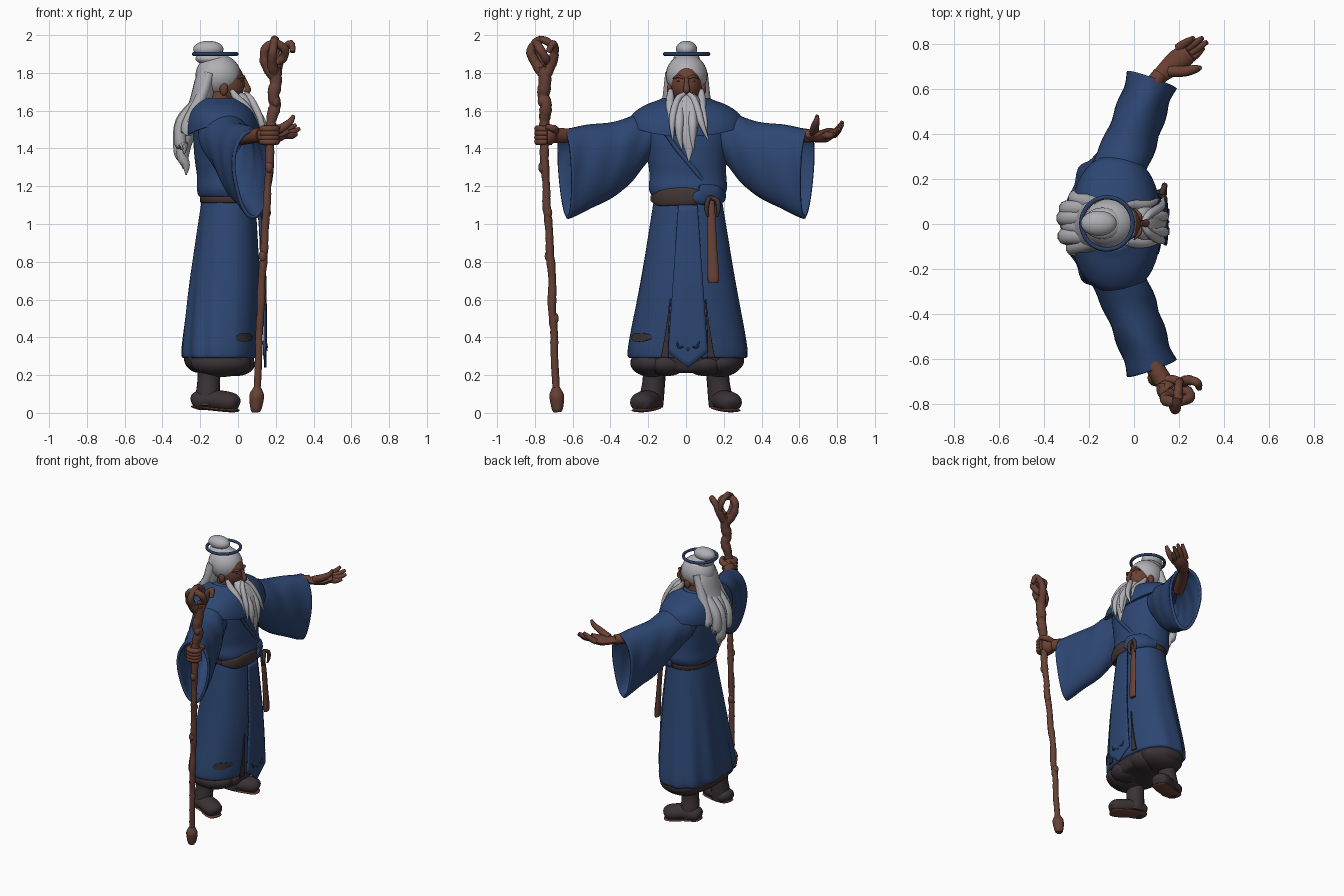
import bpy, bmesh, math, random
from mathutils import Vector as V
random.seed(4)


def mat(name, c):
    m = bpy.data.materials.new(name)
    m.diffuse_color = (*c, 1)
    return m


BLUE = mat("robe blue", (.026, .061, .168))
NAVY = mat("ring blue", (.024, .05, .13))
HAIR = mat("grey hair", (.43, .43, .46))
SKIN = mat("skin brown", (.145, .053, .034))
WOOD = mat("wood brown", (.135, .053, .036))
DARK = mat("dark cloth", (.042, .031, .036))
BELT = mat("belt brown", (.055, .034, .034))
UPX = (1, 0, 0)


def spline(rows, k=6):
    """Smoothly interpolate rows of numbers."""
    out, n = [], len(rows)
    for i in range(n - 1):
        a, b, c, d = (rows[max(0, min(n - 1, i + j))] for j in (-1, 0, 1, 2))
        for s in range(k):
            t = s / k
            out.append([.5 * (2*q + (r-p)*t + (2*p-5*q+4*r-w)*t*t + (3*q-p-3*r+w)*t**3)
                        for p, q, r, w in zip(a, b, c, d)])
    return out + [list(rows[-1])]


def finish(name, bm, m, thick=0):
    bmesh.ops.recalc_face_normals(bm, faces=bm.faces)
    me = bpy.data.meshes.new(name)
    bm.to_mesh(me)
    bm.free()
    ob = bpy.data.objects.new(name, me)
    bpy.context.collection.objects.link(ob)
    me.materials.append(m)
    if thick:
        mod = ob.modifiers.new("thickness", 'SOLIDIFY')
        mod.thickness, mod.offset = thick, 0
    bpy.ops.object.select_all(action='DESELECT')
    ob.select_set(True)
    bpy.context.view_layer.objects.active = ob
    bpy.ops.object.shade_smooth_by_angle(angle=math.radians(50))


def loft(name, rings, m, caps=True, closed=True, thick=0):
    bm = bmesh.new()
    vs = [[bm.verts.new(p) for p in r] for r in rings]
    n = len(vs[0])
    for a, b in zip(vs, vs[1:]):
        for i in range(n if closed else n - 1):
            j = (i + 1) % n
            bm.faces.new((a[i], a[j], b[j], b[i]))
    if caps:
        bm.faces.new(vs[0])
        bm.faces.new(vs[-1])
    finish(name, bm, m, thick)


def oval(z, cx, cy, rx, ry, lift=0, n=72, fold=0, p=2.3):
    pts = []
    for i in range(n):
        a = 2 * math.pi * i / n
        c, s = math.cos(a), math.sin(a)
        f = 1 + fold * math.sin(11 * a + 3 * z) * max(0, .5 - c)
        pts.append((cx + f * rx * math.copysign(abs(c)**(2/p), c),
                    cy + f * ry * math.copysign(abs(s)**(2/p), s), z + lift * s * s))
    return pts


def body(name, rows, m, fold=0, k=6):
    top, bot = max(r[0] for r in rows), min(r[0] for r in rows)
    loft(name, [oval(*r, fold=fold * (top - r[0]) / (top - bot)) for r in spline(rows, k)], m)


def tube(name, pts, m, flat=1, up=(0, 0, 1), n=10, k=5, jitter=0):
    """Tapered tube; pts are (x, y, z, radius), flat squashes it along up."""
    rows = spline(pts, k)
    P = [V(r[:3]) for r in rows]
    rings = []
    for i, r in enumerate(rows):
        t = (P[min(i + 1, len(P) - 1)] - P[max(i - 1, 0)]).normalized()
        side = t.cross(V(up)).normalized()
        nor = side.cross(t)
        q = max(.001, r[3]) * (1 + jitter * random.uniform(-1, 1))
        rings.append([P[i] + side * q * math.cos(2*math.pi*j/n)
                      + nor * q * flat * math.sin(2*math.pi*j/n) for j in range(n)])
    loft(name, rings, m)


def ball(name, c, r, m):
    bm = bmesh.new()
    bmesh.ops.create_uvsphere(bm, u_segments=28, v_segments=18, radius=1)
    for v in bm.verts:
        v.co = V(c) + V([a * b for a, b in zip(v.co, r)])
    finish(name, bm, m)


# Skirt of the robe
SK = [(1.13, -.05, .01, .142, .18), (.7, -.07, .01, .185, .25),
      (.4, -.09, .01, .2, .305), (.31, -.095, .01, .2, .315), (.29, -.095, .01, .19, .305)]
body("robe_skirt", SK, BLUE, fold=.03)


def front_x(y, z):
    for a, b in zip(SK, SK[1:]):
        if z >= b[0]:
            break
    t = (a[0] - z) / (a[0] - b[0])
    _, cx, cy, rx, ry = [p + (q - p) * t for p, q in zip(a, b)]
    return cx + rx * max(0, 1 - (abs(y - cy) / ry)**2.3)**(1/2.3)


def plate(name, top, bottom, half, lift, m, thick, point=0, mid=lambda t: .01):
    """Cloth strip lying on the skirt front; half(t) is its half width."""
    rows = []
    for i in range(25):
        t, row = i / 24, []
        for j in range(13):
            u = j / 6 - 1
            y = mid(t) + u * half(t)
            z = top + (bottom - point * (1 - abs(u)) - top) * t
            row.append((front_x(y, max(z, .31)) + lift * (.5 + .5 * t), y, z))
        rows.append(row)
    loft(name, rows, m, caps=False, closed=False, thick=thick)


# Pointed front panel, dark slits beside it and its small markings
plate("front_panel", 1.1, .32, lambda t: .05 + .055*t, .04, BLUE, .014, point=.08)
for s in (-1, 1):
    plate("skirt_slit", .6, .29, lambda t: .003 + .017*t*t, .016, DARK, .008,
          mid=lambda t, s=s: .01 + s * (.094 + .029*t))
    tube("panel_mark", [(.146, .01+s*.06, .40, .003), (.152, .01+s*.05, .35, .007),
                        (.153, .01+s*.025, .35, .004)], NAVY, up=UPX, n=6)
plate("panel_emblem", .365, .33, lambda t: .018*(1-t)+.002, .05, NAVY, .006)

# Dark patch on the right side of the hem
patch = []
for r in (.05, .5, 1):
    row = []
    for i in range(16):
        a = i * math.pi / 8
        x = .035 + r * .045 * math.cos(a)
        z = .4 + r * .024 * math.sin(a)
        row.append((x, .002 - .307 * (1 - ((x + .09) / .2)**2.3)**(1/2.3) + .1 * (z - .4), z))
    patch.append(row)
bottom = [(x, y + .008, z) for x, y, z in patch[-1]]
loft("hem_patch", patch + [bottom], DARK)

# Baggy trousers and boots
body("trousers", [(.42, -.1, .01, .15, .26), (.33, -.1, .01, .185, .29), (.26, -.1, .01, .18, .295),
                  (.22, -.09, .01, .15, .25), (.21, -.09, .01, .1, .18)], DARK)
for s in (-1, 1):
    ball("trouser_puff", (-.09, s*.18, .265), (.16, .115, .075), DARK)
    ball("trouser_puff", (-.01, s*.1, .26), (.1, .1, .065), DARK)
    tube("boot_shaft", [(-.15, s*.165, .27, .062), (-.155, s*.17, .17, .06),
                        (-.16, s*.18, .09, .064), (-.16, s*.185, .035, .064)], DARK, up=UPX, n=20)
    tube("boot_foot", [(-.245, s*.17, .06, .02), (-.22, s*.175, .065, .058), (-.13, s*.195, .068, .064),
                       (-.05, s*.23, .058, .066), (-.01, s*.245, .05, .05), (.003, s*.25, .045, .016)],
         DARK, flat=.82, n=20)
    tube("boot_sole", [(-.245, s*.17, .035, .02), (-.22, s*.175, .031, .05), (-.13, s*.195, .022, .054),
                       (-.05, s*.23, .015, .058), (-.01, s*.245, .013, .045), (.003, s*.25, .013, .012)],
         WOOD, flat=.2, n=16)

# Torso overhanging the belt, thick belt front and cloth fold
body("robe_torso", [(1.145, -.05, .01, .14, .178), (1.15, -.053, .01, .156, .192), (1.19, -.055, .01, .163, .207),
                    (1.26, -.06, .01, .158, .203), (1.35, -.065, .005, .165, .21), (1.5, -.075, 0, .165, .23),
                    (1.6, -.1, 0, .14, .18), (1.66, -.1, 0, .08, .09)], BLUE)
body("belt", [(1.112, -.05, .01, .142, .178), (1.117, -.05, .01, .15, .187),
              (1.155, -.05, .01, .15, .187), (1.165, -.05, .01, .14, .176)], BELT, k=2)
tube("belt_front", [(-.01, -.185, 1.135, .015), (.07, -.14, 1.135, .04), (.105, -.06, 1.145, .046),
                    (.115, .02, 1.145, .046), (.11, .07, 1.14, .035)], BELT, flat=.25, up=UPX, n=16)
tube("belt_fold", [(-.03, .2, 1.15, .03), (.055, .17, 1.15, .05), (.095, .11, 1.155, .055),
                   (.115, .06, 1.155, .045), (.11, .045, 1.17, .01)], BLUE, flat=.4, up=UPX, n=16)
tube("robe_lapel", [(.09, -.13, 1.52, .012), (.095, -.05, 1.4, .013), (.092, .05, 1.28, .013),
                    (.08, .1, 1.21, .01)], BLUE, up=UPX)

# Shoulder cape: last number lifts the edge over the arms
CAPE = [(1.6, -.1, 0, .09, .1, 0), (1.665, -.1, 0, .1, .11, 0), (1.65, -.1, 0, .13, .15, .005),
        (1.595, -.09, 0, .175, .225, .03), (1.53, -.085, 0, .195, .285, .05), (1.475, -.08, 0, .2, .305, .055),
        (1.465, -.08, 0, .19, .295, .055), (1.5, -.09, 0, .14, .2, .03)]
loft("shoulder_cape", [oval(*r) for r in spline(CAPE, 5)], BLUE)

# Belt knot with hanging strap
tube("hanging_strap", [(.105, .13, 1.13, .02), (.12, .135, 1.0, .023), (.128, .14, .85, .026),
                       (.133, .145, .72, .031), (.13, .145, .69, .026)], WOOD, flat=.5, up=UPX)
for e in (-1, 1):
    tube("knot_loop", [(.12, .13, 1.14, .012), (.135, .14+e*.024, 1.125, .013),
                       (.135, .14+e*.032, 1.08, .012), (.128, .14+e*.024, 1.04, .006)], BELT, up=UPX)

# Wide hanging sleeves: distance out, centre x, top z, bottom z, half width
SLEEVE = [(.12, -.1, 1.59, 1.38, .1), (.22, -.08, 1.575, 1.33, .12), (.32, -.035, 1.55, 1.22, .113),
          (.45, .015, 1.52, 1.12, .105), (.57, .055, 1.505, 1.065, .1), (.64, .08, 1.5, 1.04, .105)]
for s in (-1, 1):
    rings = []
    for y, cx, zt, zb, w in spline(SLEEVE, 5):
        ring = []
        for i in range(32):
            a = 2 * math.pi * i / 32
            c, h = math.cos(a) * (1 + .12 * math.sin(a)), math.sin(a)
            w2 = w * (.94 + .04 * math.sin(40 * y + 3 * h))
            ring.append((cx + w2*c, s*(y - w*.34*c*min(1, y / .5) + .012*h),
                         (zt+zb)/2 + (zt-zb)/2*h + .006*math.sin(22*y + 2*a)))
        rings.append(ring)
    loft("sleeve", rings, BLUE, caps=False, thick=.018)

# Open left hand, palm up
tube("left_forearm", [(-.02, .45, 1.45, .04), (.07, .6, 1.465, .038), (.12, .67, 1.465, .034)], SKIN)
tube("left_palm", [(.1, .645, 1.465, .032), (.15, .69, 1.46, .043), (.2, .73, 1.465, .052),
                   (.25, .765, 1.485, .042)], SKIN, flat=.65)
for i, tip in enumerate([(.31, .785, 1.475), (.325, .81, 1.505), (.305, .828, 1.525), (.265, .828, 1.54)]):
    b, tip = V((.25 - .018*i, .735 + .016*i, 1.472)), V(tip)
    q = (b + tip) / 2 - V((0, 0, .006))
    tube("left_finger", [(*b, .02), (*q, .019), (*tip, .01)], SKIN)
tube("left_thumb", [(.16, .68, 1.475, .026), (.225, .68, 1.505, .024), (.275, .69, 1.54, .018),
                    (.295, .695, 1.575, .009)], SKIN)

# Right hand gripping the staff
tube("right_forearm", [(-.02, -.45, 1.45, .04), (.07, -.6, 1.465, .04), (.13, -.7, 1.47, .042)], SKIN)
ball("right_palm", (.15, -.735, 1.47), (.05, .052, .055), SKIN)
for i in range(4):
    z = 1.435 + .023 * i
    tube("right_finger", [(.13, -.71, z, .017), (.132, -.77, z, .018), (.165, -.786, z, .018),
                          (.2, -.77, z, .018), (.21, -.735, z, .012)], SKIN)
tube("right_thumb", [(.14, -.69, 1.49, .02), (.195, -.7, 1.505, .02), (.215, -.745, 1.515, .012)], SKIN)

# Gnarled staff with a bulbous foot and a twisted crown
tube("staff_foot", [(.095, -.68, .004, .02), (.095, -.681, .02, .029), (.098, -.683, .07, .038),
                    (.1, -.686, .1, .037), (.103, -.688, .135, .02)], WOOD, up=UPX, n=12)
tube("staff", [(.1, -.685, .1, .019), (.11, -.697, .3, .021), (.112, -.698, .42, .02), (.121, -.71, .56, .022),
               (.125, -.708, .7, .021), (.138, -.72, .85, .022), (.143, -.725, .97, .02), (.153, -.738, 1.1, .022),
               (.157, -.739, 1.2, .021), (.167, -.749, 1.32, .023), (.17, -.75, 1.47, .024),
               (.178, -.748, 1.56, .028), (.197, -.742, 1.63, .034), (.187, -.755, 1.68, .031),
               (.2, -.747, 1.75, .036), (.195, -.75, 1.83, .034)], WOOD, up=UPX, k=5, jitter=.1)
CROWN = [[(.19, -.75, 1.78, .03), (.145, -.77, 1.85, .027), (.143, -.785, 1.92, .025), (.19, -.79, 1.955, .023),
          (.245, -.775, 1.93, .024), (.24, -.745, 1.88, .023), (.19, -.73, 1.845, .018)],
         [(.2, -.75, 1.78, .03), (.215, -.71, 1.85, .026), (.24, -.695, 1.92, .023), (.28, -.705, 1.955, .02),
          (.29, -.73, 1.91, .014)],
         [(.19, -.76, 1.8, .028), (.18, -.80, 1.86, .026), (.185, -.822, 1.92, .023), (.195, -.77, 1.975, .022),
          (.2, -.71, 1.945, .019), (.21, -.7, 1.88, .015)]]
for c in CROWN:
    tube("staff_crown", c, WOOD, up=(.3, .9, .1), jitter=.08)
for x, y, z in [(.13, -.728, .83), (.153, -.728, 1.06), (.165, -.762, 1.3), (.115, -.694, .5), (.2, -.765, 1.65)]:
    ball("staff_knot", (x, y, z), (.021, .02, .03), WOOD)

# Head
tube("neck", [(-.1, 0, 1.58, .075), (-.09, 0, 1.7, .07)], SKIN, up=UPX, n=16)
ball("face", (-.06, .003, 1.745), (.095, .082, .115), SKIN)
tube("nose", [(.03, .003, 1.775, .01), (.045, .003, 1.735, .014), (.052, .003, 1.71, .018),
              (.035, .003, 1.695, .012)], SKIN, up=UPX)
for s in (-1, 1):
    ball("ear", (-.075, .003+s*.088, 1.715), (.022, .016, .035), SKIN)
    ball("eye", (.018, s*.036, 1.757), (.006, .012, .004), DARK)
    tube("brow_ridge", [(.028, s*.012, 1.772, .006), (.026, s*.04, 1.782, .009), (.0, s*.07, 1.77, .003)], SKIN)

# Hair cap, top bun and head ring
ball("hair_cap", (-.105, .003, 1.787), (.12, .11, .112), HAIR)
ball("hair_bun", (-.157, .003, 1.925), (.08, .056, .045), HAIR)
ball("bun_base", (-.14, .003, 1.875), (.085, .07, .035), HAIR)
ring = [(-.12 + .114*math.cos(a), .003 + .116*math.sin(a), 1.9, .01)
        for a in [i*math.pi/16 for i in range(33)]]
tube("head_ring", ring, NAVY, k=2)

# Long hair falling down the back
tube("back_hair", [(-.13, 0, 1.86, .07), (-.165, 0, 1.77, .105), (-.195, 0, 1.65, .11), (-.245, 0, 1.53, .09),
                   (-.275, 0, 1.43, .06), (-.275, 0, 1.34, .02)], HAIR, flat=.55, up=UPX, n=20)
for y0, y1, zt, x in [(-.08, -.12, 1.5, -.25), (-.05, -.06, 1.37, -.285), (-.015, .0, 1.26, -.275),
                      (.025, .03, 1.29, -.29), (.06, .075, 1.38, -.28), (.085, .13, 1.48, -.24)]:
    tube("hair_lock", [(-.15, y0, 1.8, .03), (-.195, y0*1.1, 1.67, .036), (x-.01, (y0+y1)/2, 1.54, .038),
                       (x-.02, y1*.9, (1.48+zt)/2, .036), (x, y1, zt+.05, .024), (x, y1, zt, .004)],
         HAIR, flat=.9, up=UPX)

# Beard and moustache strands
tube("beard", [(.0, .003, 1.68, .05), (.035, .003, 1.65, .072), (.08, .005, 1.59, .07), (.115, .01, 1.51, .052),
               (.13, .015, 1.43, .033), (.135, .015, 1.33, .003)], HAIR, flat=.5, up=UPX, n=18)
for s in (-1, 1):
    tube("moustache", [(.042, .003+s*.008, 1.69, .011), (.065, s*.04, 1.665, .017), (.1, s*.064, 1.6, .019),
                       (.125, .005+s*.078, 1.53, .016), (.13, .025+s*.095, 1.44, .003)], HAIR, up=UPX)
    tube("side_beard", [(-.035, s*.082, 1.71, .012), (-.005, s*.083, 1.665, .022), (.05, s*.085, 1.61, .022),
                        (.09, .01+s*.09, 1.55, .014), (.11, .015+s*.095, 1.5, .003)], HAIR, up=UPX)
    tube("beard_lock", [(.06, s*.03, 1.64, .025), (.125, s*.035, 1.54, .024), (.14, s*.035, 1.46, .016),
                        (.14, .01+s*.03, 1.39, .003)], HAIR, up=UPX)
